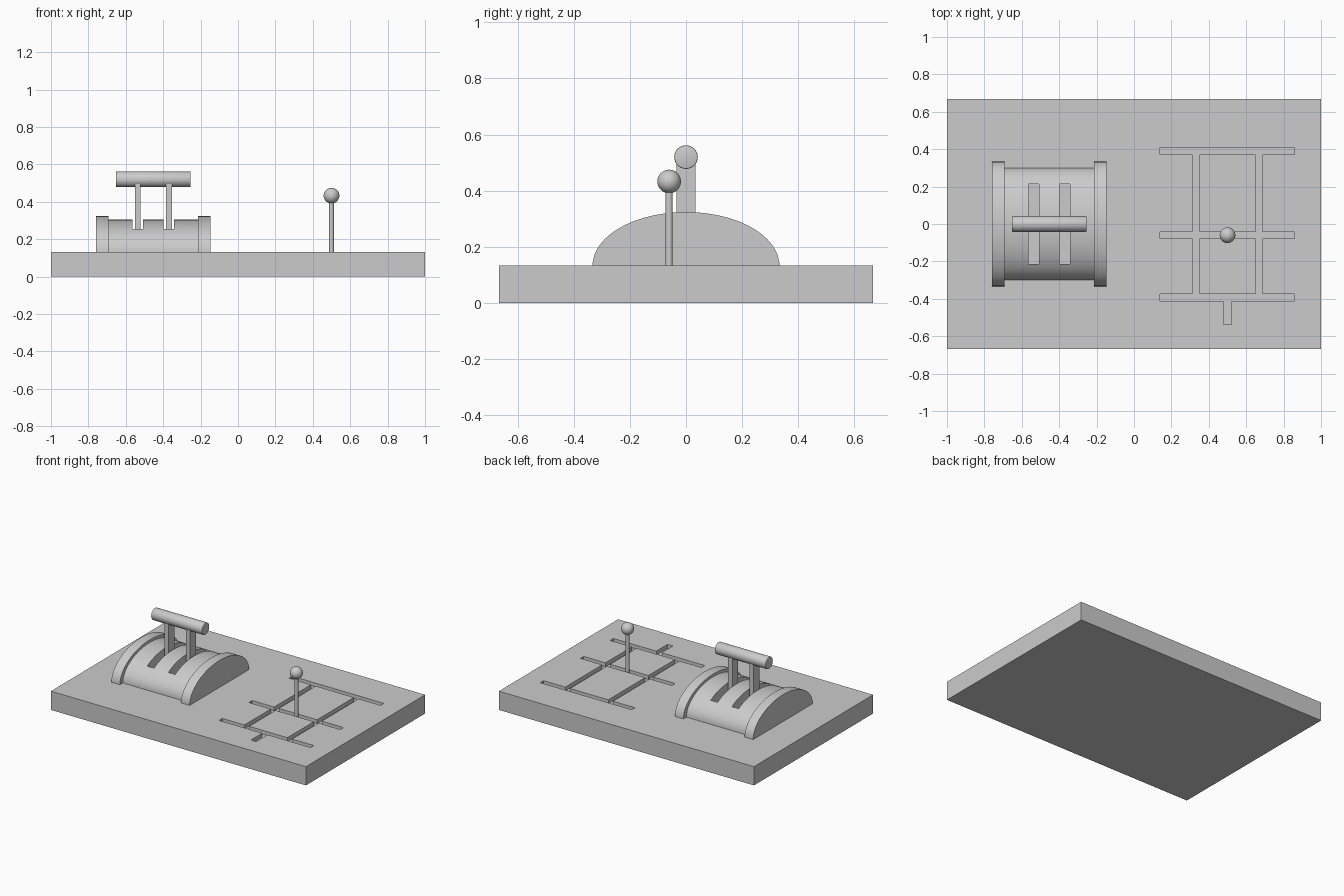
import bpy
import bmesh
from math import cos, sin, pi
from mathutils import Matrix

if "Cube" in bpy.data.objects:
    bpy.data.objects.remove(bpy.data.objects["Cube"])

grey = bpy.data.materials.new("light_grey")
grey.use_nodes = True
grey.diffuse_color = (0.6, 0.6, 0.6, 1)
grey.node_tree.nodes["Principled BSDF"].inputs["Base Color"].default_value = (0.6, 0.6, 0.6, 1)

TOP = 0.133          # upper face of the base slab
FLOOR = 0.105        # bottom of the shift gate grooves
DRUM_X = -0.453      # middle of the throttle housing
STICK = (0.5, -0.06)


def finish(name, bm, smooth=False):
    bmesh.ops.recalc_face_normals(bm, faces=bm.faces)
    mesh = bpy.data.meshes.new(name)
    bm.to_mesh(mesh)
    bm.free()
    mesh.materials.append(grey)
    ob = bpy.data.objects.new(name, mesh)
    bpy.context.collection.objects.link(ob)
    if smooth:
        activate(ob)
        bpy.ops.object.shade_smooth_by_angle(angle=0.6)
    return ob


def activate(ob):
    bpy.ops.object.select_all(action='DESELECT')
    ob.select_set(True)
    bpy.context.view_layer.objects.active = ob


def box(name, x, y, z):
    """Box from (low, high) ranges on each axis."""
    bm = bmesh.new()
    bmesh.ops.create_cube(bm, size=1)
    for v in bm.verts:
        for i, (low, high) in enumerate((x, y, z)):
            v.co[i] = high if v.co[i] > 0 else low
    return finish(name, bm)


def arch(name, x0, x1, half_depth, height, steps=48):
    """Half-elliptic prism lying along x on the base."""
    bm = bmesh.new()
    ring = [bm.verts.new((x0, half_depth * cos(pi * i / steps),
                          TOP + height * sin(pi * i / steps)))
            for i in range(steps + 1)]
    face = bm.faces.new(ring)
    out = bmesh.ops.extrude_face_region(bm, geom=[face])["geom"]
    moved = [g for g in out if isinstance(g, bmesh.types.BMVert)]
    bmesh.ops.translate(bm, verts=moved, vec=(x1 - x0, 0, 0))
    return finish(name, bm, True)


def cylinder(name, radius, length, matrix, bevel=0):
    bm = bmesh.new()
    bmesh.ops.create_cone(bm, cap_ends=True, segments=48, radius1=radius,
                          radius2=radius, depth=length, matrix=matrix)
    if bevel:
        rims = [e for e in bm.edges if any(len(f.verts) > 4 for f in e.link_faces)]
        bmesh.ops.bevel(bm, geom=rims, offset=bevel, segments=2, profile=0.5, affect='EDGES')
    return finish(name, bm, True)


def cut(target, cutters):
    activate(target)
    for cutter in cutters:
        cutter.hide_render = True
        mod = target.modifiers.new("cut", 'BOOLEAN')
        mod.operation = 'DIFFERENCE'
        mod.solver = 'EXACT'
        mod.object = cutter
        bpy.ops.object.modifier_apply(modifier=mod.name)
        bpy.data.objects.remove(cutter)


# Base slab with the shift gate grooves
base = box("base_slab", (-1, 1), (-0.667, 0.667), (0, TOP))
W = 0.0185
depth = (FLOOR, 0.2)
grooves = [box("cross_groove", (0.14, 0.857), (y - W, y + W), depth)
           for y in (0.39, -0.06, -0.393)]
grooves += [box("long_groove", (x - W, x + W), (-0.393, 0.39), depth)
            for x in (0.331, 0.668)]
grooves.append(box("tail_groove", (0.478, 0.521), (-0.538, -0.393), depth))
cut(base, grooves)

# Throttle housing with two lever slots and raised end rims
drum = arch("throttle_housing", DRUM_X - 0.24, DRUM_X + 0.24, 0.3, 0.172)
lever_xs = (DRUM_X - 0.083, DRUM_X + 0.083)
cut(drum, [box("lever_slot", (x - 0.027, x + 0.027), (-0.213, 0.213), (0.1, 0.4))
           for x in lever_xs])
arch("right_end_rim", DRUM_X - 0.307, DRUM_X - 0.24, 0.333, 0.191)
arch("left_end_rim", DRUM_X + 0.24, DRUM_X + 0.307, 0.333, 0.191)

# Throttle levers and grip
for side, x in zip(("right", "left"), lever_xs):
    box(side + "_throttle_lever", (x - 0.016, x + 0.016), (-0.033, 0.033), (TOP, 0.51))
cylinder("throttle_grip", 0.042, 0.4,
         Matrix.Translation((DRUM_X, 0, 0.52)) @ Matrix.Rotation(pi / 2, 4, 'Y'), 0.004)

# Gear stick and knob
cylinder("gear_stick", 0.0125, 0.42 - FLOOR,
         Matrix.Translation((*STICK, (0.42 + FLOOR) / 2)))
bm = bmesh.new()
bmesh.ops.create_uvsphere(bm, u_segments=32, v_segments=20, radius=0.042,
                          matrix=Matrix.Translation((*STICK, 0.433)))
finish("gear_knob", bm, True)
